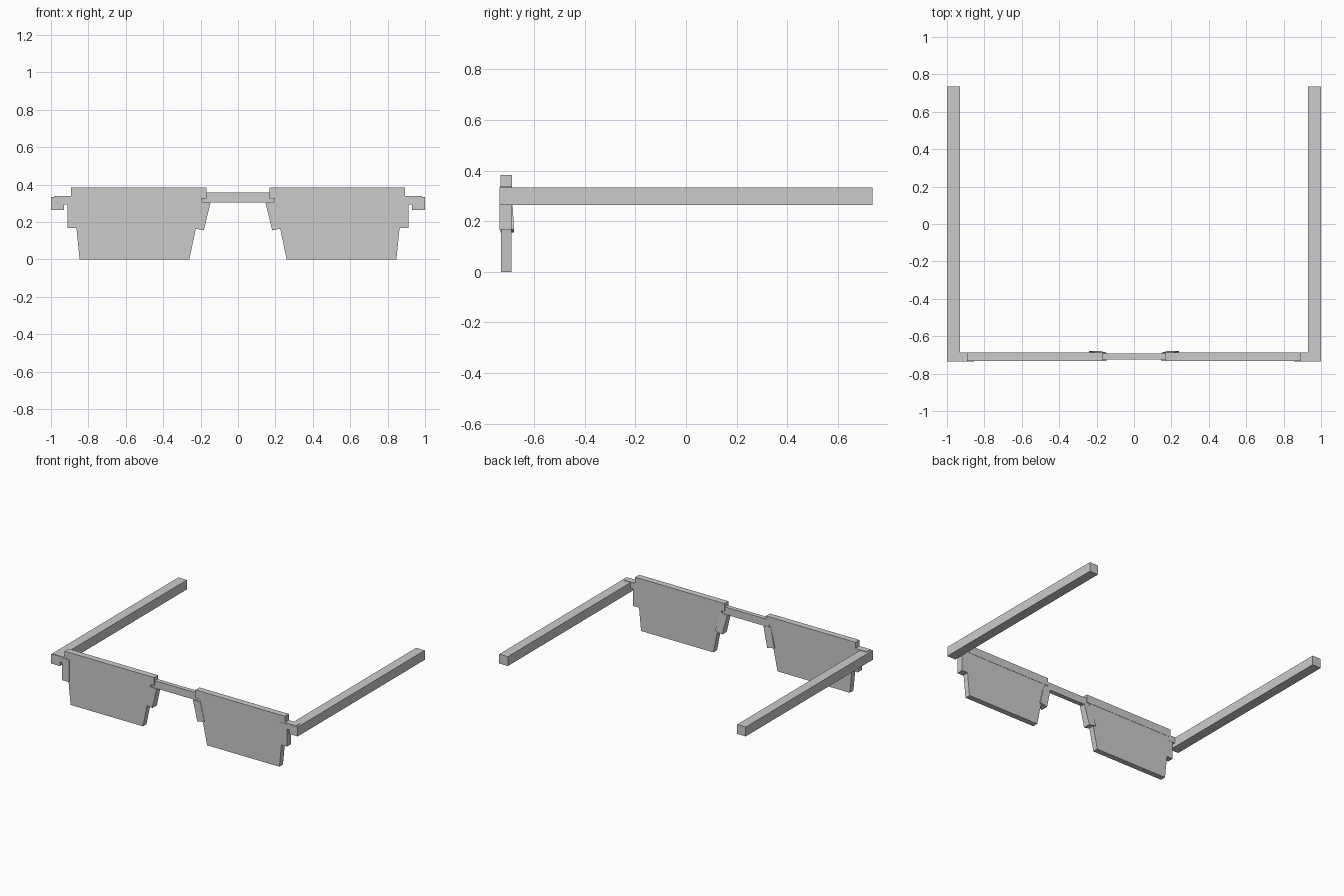
import bpy, bmesh

if "Cube" in bpy.data.objects:
    bpy.data.objects.remove(bpy.data.objects["Cube"])


def prism(name, profile, y0, y1, side, tilt=0.0):
    """Extrude an (x, z) outline from y0 to y1; tilt pushes low back points outward."""
    top = max(z for _, z in profile)
    bm = bmesh.new()
    front = [bm.verts.new((side * x, y0, z)) for x, z in profile]
    back = [bm.verts.new((side * x, y1 + tilt * (top - z), z)) for x, z in profile]
    bm.faces.new(front)
    bm.faces.new(back[::-1])
    n = len(profile)
    for i in range(n):
        j = (i + 1) % n
        bm.faces.new((front[i], back[i], back[j], front[j]))
    bmesh.ops.recalc_face_normals(bm, faces=bm.faces)
    me = bpy.data.meshes.new(name)
    bm.to_mesh(me)
    bm.free()
    ob = bpy.data.objects.new(name, me)
    bpy.context.collection.objects.link(ob)
    return ob


def box(name, x0, x1, y0, y1, z0, z1, side=1):
    return prism(name, [(x0, z0), (x1, z0), (x1, z1), (x0, z1)], y0, y1, side)


for side, label in ((-1, "left"), (1, "right")):
    # Flat tapered lens
    prism("lens_" + label,
          [(0.26, 0), (0.847, 0), (0.864, 0.17), (0.88, 0.337), (0.19, 0.337)],
          -0.73, -0.689, side)
    # Brow bar along the lens top
    box("brow_bar_" + label, 0.168, 0.893, -0.733, -0.687, 0.325, 0.383, side)
    # Outer rim block and the end piece joining the temple
    box("rim_block_" + label, 0.855, 0.912, -0.736, -0.688, 0.167, 0.33, side)
    box("end_piece_" + label, 0.88, 0.985, -0.734, -0.687, 0.294, 0.338, side)
    # Temple arm
    box("temple_" + label, 0.93, 1.0, -0.736, 0.736, 0.265, 0.334, side)
    # Slanted nose pad, leaning backwards at the bottom
    prism("nose_pad_" + label,
          [(0.183, 0.155), (0.24, 0.167), (0.205, 0.31), (0.147, 0.302)],
          -0.733, -0.688, side, 0.06)

# Bridge between the lenses
box("bridge", -0.19, 0.19, -0.724, -0.692, 0.303, 0.357)
